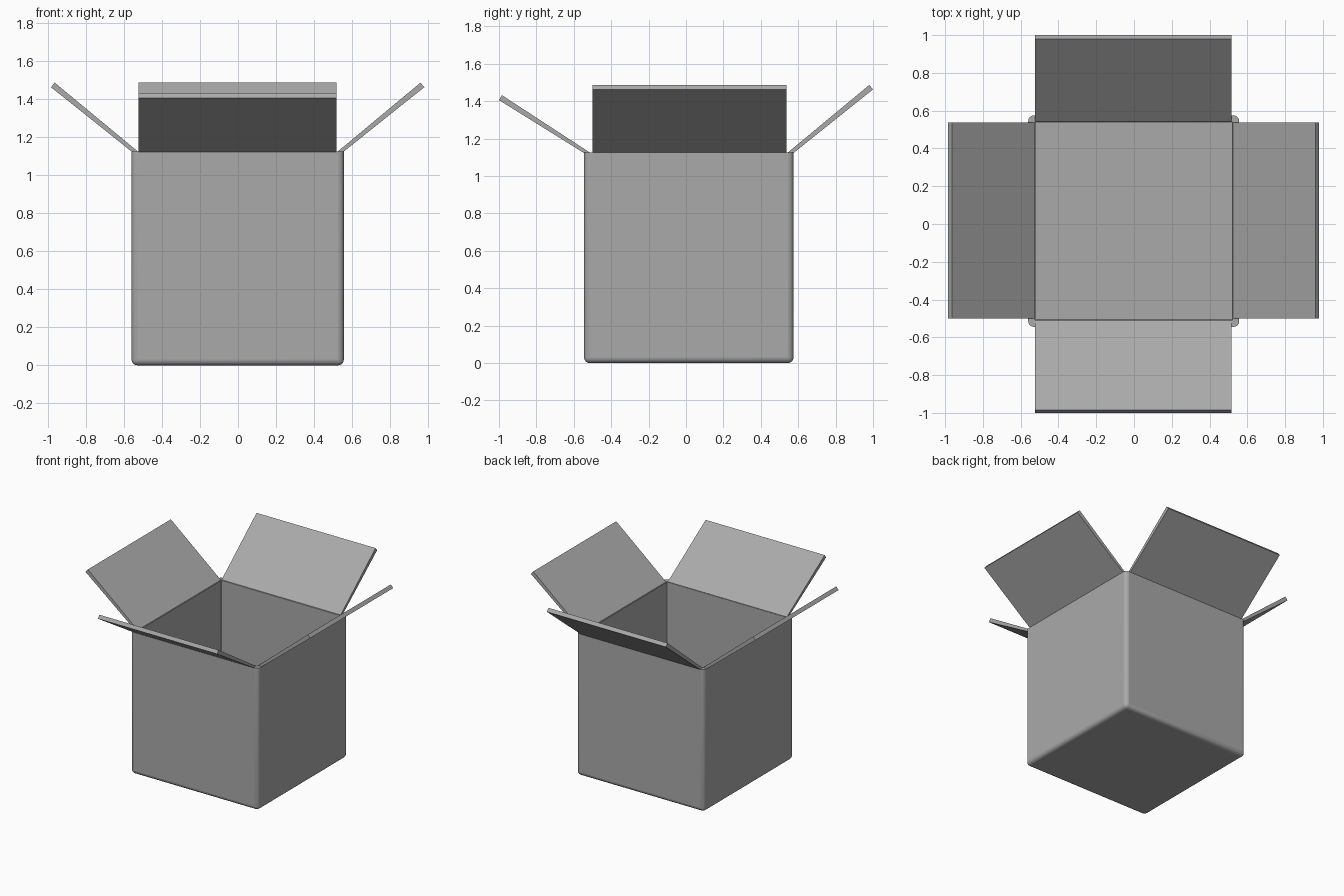
import bpy
import bmesh
from mathutils import Matrix, Vector

if "Cube" in bpy.data.objects:
    bpy.data.objects.remove(bpy.data.objects["Cube"])

# Single grey card material
card = bpy.data.materials.new("grey_card")
card.use_nodes = True
grey = (0.4, 0.4, 0.4, 1)
card.diffuse_color = grey
card.node_tree.nodes["Principled BSDF"].inputs["Base Color"].default_value = grey

RIM = 1.125


def finish(bm, name):
    mesh = bpy.data.meshes.new(name)
    bm.to_mesh(mesh)
    bm.free()
    mesh.materials.append(card)
    obj = bpy.data.objects.new(name, mesh)
    bpy.context.collection.objects.link(obj)
    return obj


def open_shell(bm, low, high, radius):
    """Add an open-topped box with rounded corners; return its rim edges."""
    low, high = Vector(low), Vector(high)
    place = Matrix.Translation((low + high) / 2) @ Matrix.Diagonal((*(high - low), 1))
    verts = bmesh.ops.create_cube(bm, size=1, matrix=place)["verts"]
    faces = {f for v in verts for f in v.link_faces}
    top = max(faces, key=lambda f: f.calc_center_median().z)
    rim = set(top.edges)
    edges = {e for v in verts for e in v.link_edges} - rim
    bmesh.ops.delete(bm, geom=[top], context="FACES_ONLY")
    bmesh.ops.bevel(bm, geom=list(edges), offset=radius, segments=4,
                    profile=0.5, affect="EDGES")


# Box body: outer and inner shells joined round the rim
bm = bmesh.new()
open_shell(bm, (-0.56, -0.545, 0), (0.557, 0.575, RIM), 0.03)
outer = list(bm.faces)
open_shell(bm, (-0.525, -0.508, 0.035), (0.522, 0.54, RIM), 0.004)
known = set(outer)
bmesh.ops.reverse_faces(bm, faces=[f for f in bm.faces if f not in known])
bmesh.ops.bridge_loops(bm, edges=[e for e in bm.edges if e.is_boundary])
bmesh.ops.recalc_face_normals(bm, faces=bm.faces)
for face in bm.faces:
    face.smooth = face.calc_area() < 0.08 and abs(face.normal.z) < 0.99
finish(bm, "box_body")


def flap(name, axis, profile, start, end):
    """Sweep a (distance, height) profile along the hinge to make a flap."""
    bm = bmesh.new()
    ring = [bm.verts.new((d, start, z) if axis == "x" else (start, d, z))
            for d, z in profile]
    face = bm.faces.new(ring)
    span = end - start
    move = (0, span, 0) if axis == "x" else (span, 0, 0)
    result = bmesh.ops.extrude_face_region(bm, geom=[face])["geom"]
    bmesh.ops.translate(bm, vec=move,
                        verts=[v for v in result if isinstance(v, bmesh.types.BMVert)])
    bmesh.ops.recalc_face_normals(bm, faces=bm.faces)
    finish(bm, name)


# Four open flaps: hinge outside, hinge inside, tip top, tip bottom
base = RIM - 0.004
flap("right_flap", "x", [(-0.555, base), (-0.522, base), (-0.964, 1.487), (-0.984, 1.463)],
     -0.5, 0.538)
flap("left_flap", "x", [(0.552, base), (0.52, base), (0.96, 1.487), (0.98, 1.463)],
     -0.5, 0.538)
flap("front_flap", "y", [(-0.542, base), (-0.507, base), (-0.984, 1.432), (-1, 1.406)],
     -0.524, 0.517)
flap("back_flap", "y", [(0.572, base), (0.539, base), (0.98, 1.487), (1, 1.463)],
     -0.524, 0.517)
